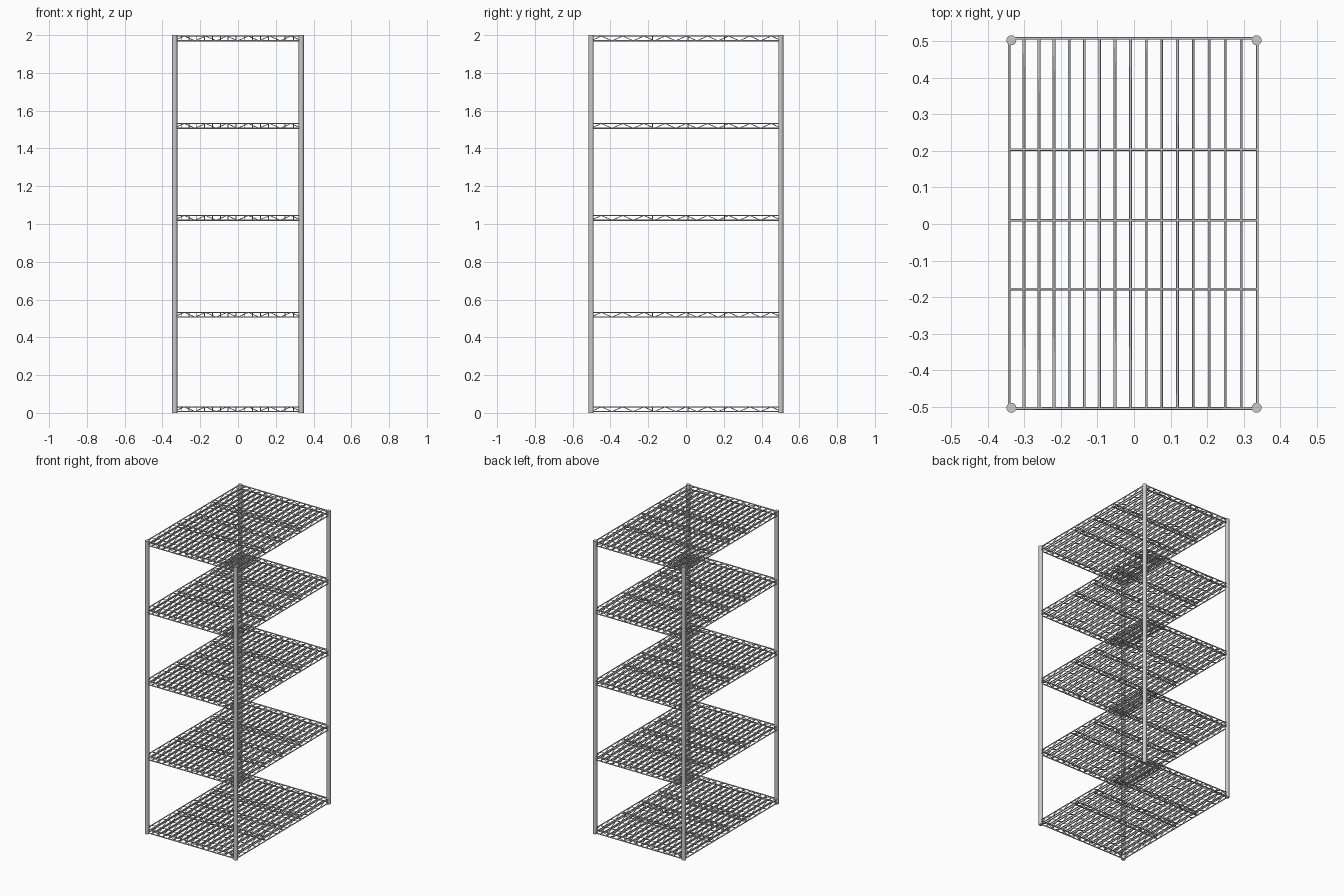
import bpy, math

if "Cube" in bpy.data.objects:
    bpy.data.objects.remove(bpy.data.objects["Cube"])

HX, HY = 0.335, 0.502        # post centres
POST_R, WIRE_R = 0.0135, 0.0036
X0, X1 = -0.341, 0.337       # shelf frame extents
Y0, Y1 = -0.504, 0.507
RISE = 0.025                 # distance between upper and lower wires
SHELF_TOPS = [0.032, 0.532, 1.045, 1.532, 1.995]


def wires(name, paths, radius):
    """Round wires along a list of point paths, joined as one mesh."""
    cu = bpy.data.curves.new(name, 'CURVE')
    cu.dimensions = '3D'
    cu.bevel_depth = radius
    cu.bevel_resolution = 1
    cu.use_fill_caps = True
    for pts in paths:
        sp = cu.splines.new('POLY')
        sp.points.add(len(pts) - 1)
        for p, co in zip(sp.points, pts):
            p.co = (*co, 1)
    ob = bpy.data.objects.new(name, cu)
    bpy.context.collection.objects.link(ob)
    bpy.ops.object.select_all(action='DESELECT')
    ob.select_set(True)
    bpy.context.view_layer.objects.active = ob
    bpy.ops.object.convert(target='MESH')
    bpy.ops.object.shade_smooth_by_angle(angle=math.radians(65))
    return ob


def zigzag(a, b, z, n):
    """Truss wire bouncing between the lower and upper wires."""
    pts = []
    for i in range(2 * n + 1):
        t = i / (2 * n)
        pts.append((a[0] + (b[0] - a[0]) * t, a[1] + (b[1] - a[1]) * t,
                    z - (RISE if i % 2 == 0 else 0)))
    return pts


# Corner posts
for sx, side in ((-1, "left"), (1, "right")):
    for sy, end in ((-1, "front"), (1, "back")):
        bpy.ops.mesh.primitive_cylinder_add(vertices=24, radius=POST_R, depth=2,
                                            location=(sx * HX, sy * HY, 1))
        bpy.context.object.name = f"{end}_{side}_post"
        bpy.ops.object.shade_smooth_by_angle(angle=math.radians(40))

# Lengthwise wires (outer two are the frame) and crosswise wires
deck_x = [X0 + 0.0405 * i + 0.000117 * i * i for i in range(17)]
cross_y = [Y0, -0.178, 0.010, 0.203, Y1]

for k, z in enumerate(SHELF_TOPS, 1):
    # Every wire is a truss: upper rod, lower rod and a zigzag between
    deck, cross, truss = [], [], []
    for x in deck_x:
        deck += [[(x, Y0, h), (x, Y1, h)] for h in (z, z - RISE)]
        truss.append(zigzag((x, Y0), (x, Y1), z, 9))
    for y in cross_y:
        cross += [[(X0, y, h), (X1, y, h)] for h in (z, z - RISE)]
        truss.append(zigzag((X0, y), (X1, y), z, 6))
    wires(f"shelf_{k}_long_wires", deck, WIRE_R)
    wires(f"shelf_{k}_cross_wires", cross, WIRE_R)
    wires(f"shelf_{k}_truss_wires", truss, WIRE_R * 0.7)
